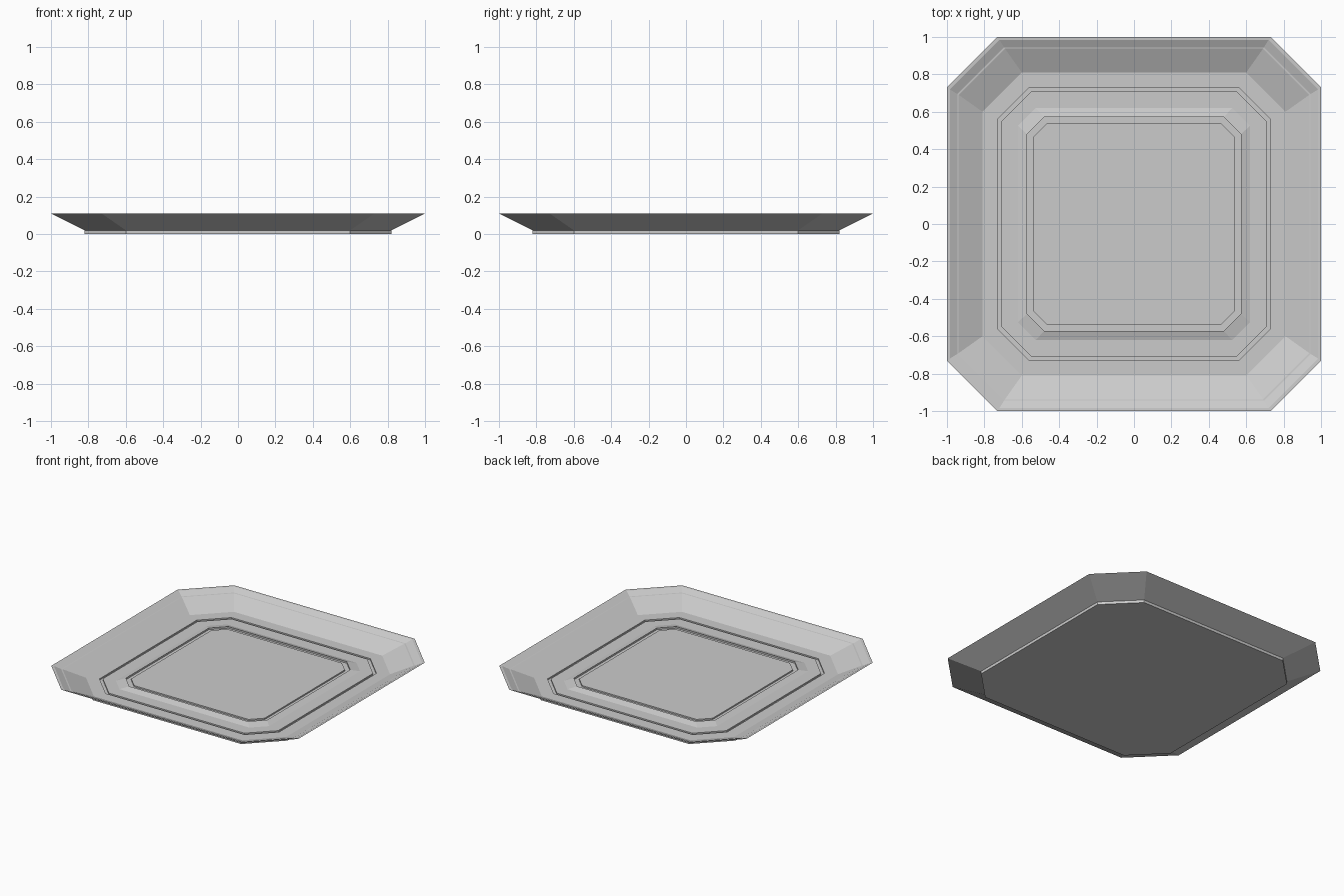
import bpy
import bmesh

if "Cube" in bpy.data.objects:
    bpy.data.objects.remove(bpy.data.objects["Cube"])


def octagon_loft(name, rings):
    """Loft square rings with cut corners: (half width, corner start, height)."""
    bm = bmesh.new()
    loops = []
    for h, c, z in rings:
        outline = [(h, -c), (h, c), (c, h), (-c, h),
                   (-h, c), (-h, -c), (-c, -h), (c, -h)]
        loops.append([bm.verts.new((x, y, z)) for x, y in outline])
    for a, b in zip(loops, loops[1:]):
        for i in range(8):
            j = (i + 1) % 8
            bm.faces.new((a[i], a[j], b[j], b[i]))
    bm.faces.new(loops[0][::-1])
    bm.faces.new(loops[-1])
    bmesh.ops.recalc_face_normals(bm, faces=bm.faces)
    mesh = bpy.data.meshes.new(name)
    bm.to_mesh(mesh)
    bm.free()
    obj = bpy.data.objects.new(name, mesh)
    bpy.context.collection.objects.link(obj)
    return obj


# Shallow plate, profile running from the underside over the rim to the centre
octagon_loft("octagonal_plate", [
    # foot and flared outer wall
    (0.82, 0.60, 0.0), (0.82, 0.60, 0.02), (1.0, 0.73, 0.11),
    # rim and inner wall with a fine step
    (0.985, 0.72, 0.109), (0.945, 0.695, 0.088),
    (0.937, 0.69, 0.087), (0.81, 0.60, 0.024),
    # outer groove in the floor
    (0.727, 0.562, 0.024), (0.727, 0.562, 0.014),
    (0.71, 0.548, 0.014), (0.71, 0.548, 0.024),
    # raised centre panel with inner groove
    (0.62, 0.525, 0.024), (0.572, 0.48, 0.039), (0.572, 0.48, 0.027),
    (0.54, 0.463, 0.027), (0.54, 0.463, 0.037),
])
